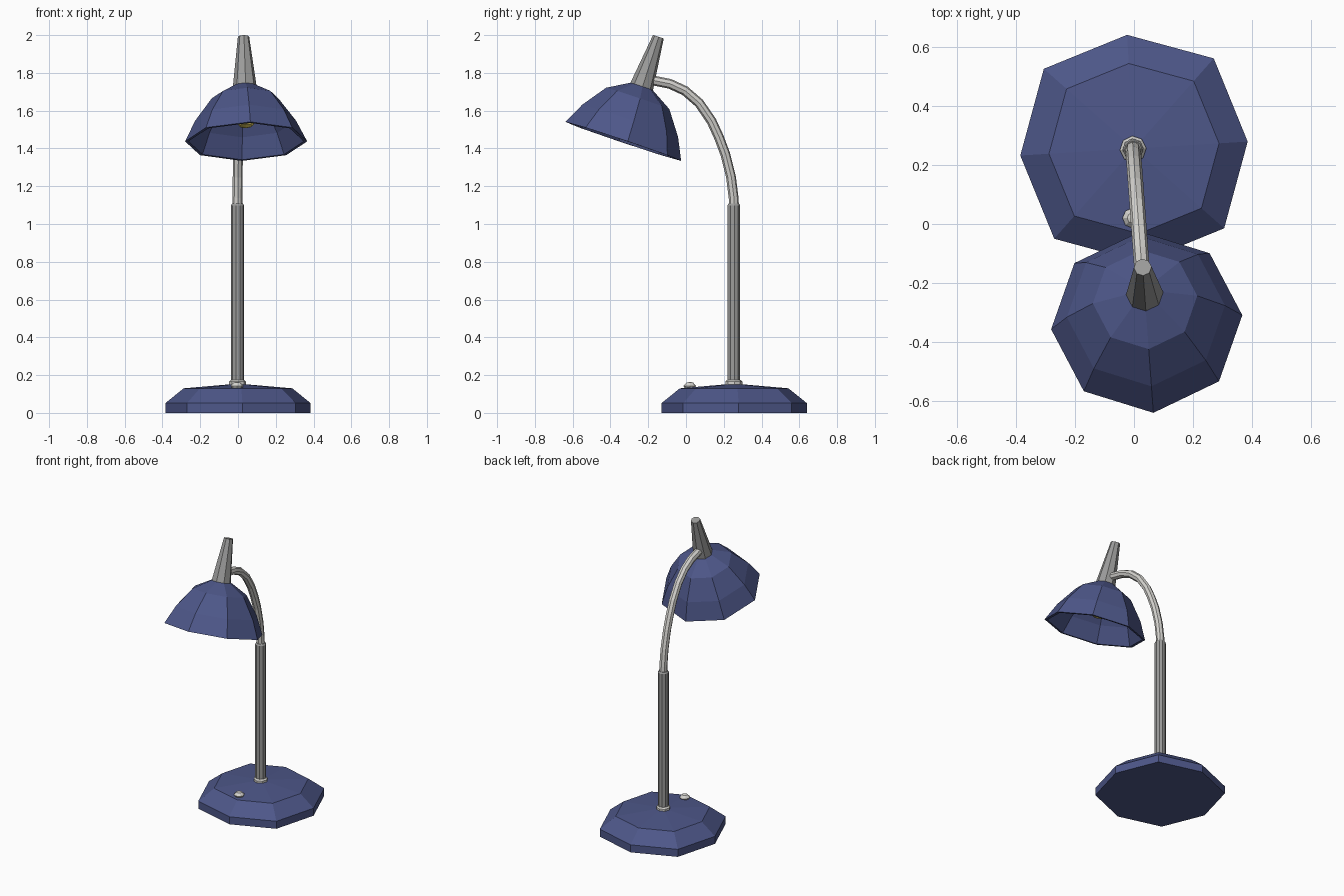
import bpy, bmesh, math
from mathutils import Matrix, Vector

if "Cube" in bpy.data.objects:
    bpy.data.objects.remove(bpy.data.objects["Cube"])

YAW = math.radians(4.2)


def material(name, rgb):
    m = bpy.data.materials.new(name)
    m.diffuse_color = (*rgb, 1)
    m.use_nodes = True
    m.node_tree.nodes["Principled BSDF"].inputs["Base Color"].default_value = m.diffuse_color
    return m


BLUE = material("navy_blue", (0.075, 0.095, 0.25))
GREY = material("steel_grey", (0.33, 0.33, 0.325))
LIGHT = material("light_metal", (0.66, 0.65, 0.62))
YELLOW = material("bulb_yellow", (0.75, 0.6, 0.12))


def lathe(name, profile, mat, sides=8, frame=Matrix(), turn=0.0, odd_scale=1.0):
    """Revolve (radius, height) points; radius 0 becomes a single pole."""
    bm = bmesh.new()
    rings = []
    for r, h in profile:
        if r == 0:
            rings.append([bm.verts.new((0, 0, h))] * sides)
            continue
        ring = []
        for i in range(sides):
            a = turn + 2 * math.pi * i / sides
            k = r * (odd_scale if i % 2 else 1)
            ring.append(bm.verts.new((k * math.cos(a), k * math.sin(a), h)))
        rings.append(ring)
    for a, b in zip(rings, rings[1:]):
        for i in range(sides):
            j = (i + 1) % sides
            quad = list(dict.fromkeys((a[i], a[j], b[j], b[i])))
            if len(quad) > 2:
                bm.faces.new(quad)
    bmesh.ops.recalc_face_normals(bm, faces=bm.faces)
    bm.transform(frame)
    me = bpy.data.meshes.new(name)
    bm.to_mesh(me)
    bm.free()
    me.materials.append(mat)
    ob = bpy.data.objects.new(name, me)
    bpy.context.collection.objects.link(ob)
    return ob


def at(x, y, z=0):
    return Matrix.Translation((x, y, z))


# weighted base with chamfered shoulder
lathe("base", [(0, 0), (0.385, 0), (0.385, 0.052), (0.288, 0.13), (0, 0.155)],
      BLUE, frame=at(0, 0.255), turn=math.radians(3.5), odd_scale=1.057)

# switch knob on the base
lathe("switch_knob", [(0, 0.12), (0.022, 0.12), (0.034, 0.143), (0.018, 0.16), (0, 0.164)],
      LIGHT, frame=at(-0.005, 0.02))

# upright pole and its foot collar
POLE = at(-0.003, 0.253)
lathe("collar", [(0, 0.13), (0.045, 0.13), (0.045, 0.165), (0.036, 0.175), (0, 0.175)],
      LIGHT, frame=POLE, turn=YAW)
lathe("pole", [(0, 0.14), (0.035, 0.14), (0.035, 1.098), (0.029, 1.108), (0, 1.108)],
      GREY, sides=10, frame=POLE, turn=YAW)

# curved gooseneck arm
path = [(0.255, 1.08), (0.252, 1.14), (0.238, 1.25), (0.208, 1.37), (0.174, 1.46),
        (0.135, 1.545), (0.07, 1.64), (-0.005, 1.705), (-0.085, 1.742), (-0.2, 1.765)]
cu = bpy.data.curves.new("arm", 'CURVE')
cu.dimensions = '3D'
cu.bevel_depth = 0.026
cu.bevel_resolution = 2
cu.use_fill_caps = True
sp = cu.splines.new('POLY')
sp.points.add(len(path) - 1)
for p, (y, z) in zip(sp.points, path):
    p.co = (-0.003 + (0.253 - y) * math.tan(YAW), y, z, 1)
cu.materials.append(LIGHT)
arm = bpy.data.objects.new("arm", cu)
bpy.context.collection.objects.link(arm)
bpy.context.view_layer.objects.active = arm
arm.select_set(True)
bpy.ops.object.convert(target='MESH')
for poly in arm.data.polygons:
    poly.use_smooth = False

# tilted head frame: origin at the rim centre, z along the shade axis
HEAD = at(0.043, -0.332, 1.4375) @ Matrix.Rotation(YAW, 4, 'Z') \
    @ Matrix.Rotation(math.radians(-18.6), 4, 'X')

# hollow faceted shade
outer = [(0.324, 0), (0.268, 0.115), (0.177, 0.24), (0.06, 0.308), (0, 0.312)]
inner = [(0, 0.295), (0.055, 0.29), (0.165, 0.227), (0.254, 0.108), (0.306, 0)]
lathe("shade", outer + inner + outer[:1], BLUE, frame=HEAD)

# socket housing above the shade
lathe("socket_housing", [(0, 0.29), (0.065, 0.29), (0.03, 0.584), (0, 0.584)],
      GREY, frame=HEAD)

# bulb inside the shade
R = 0.062
bulb = [(0, 0.075)] + [(R * math.sin(a), 0.075 + R - R * math.cos(a))
                       for a in (0.6, 1.2, 1.8, 2.4)] + [(0.03, 0.295), (0, 0.295)]
lathe("bulb", bulb, YELLOW, frame=HEAD)
